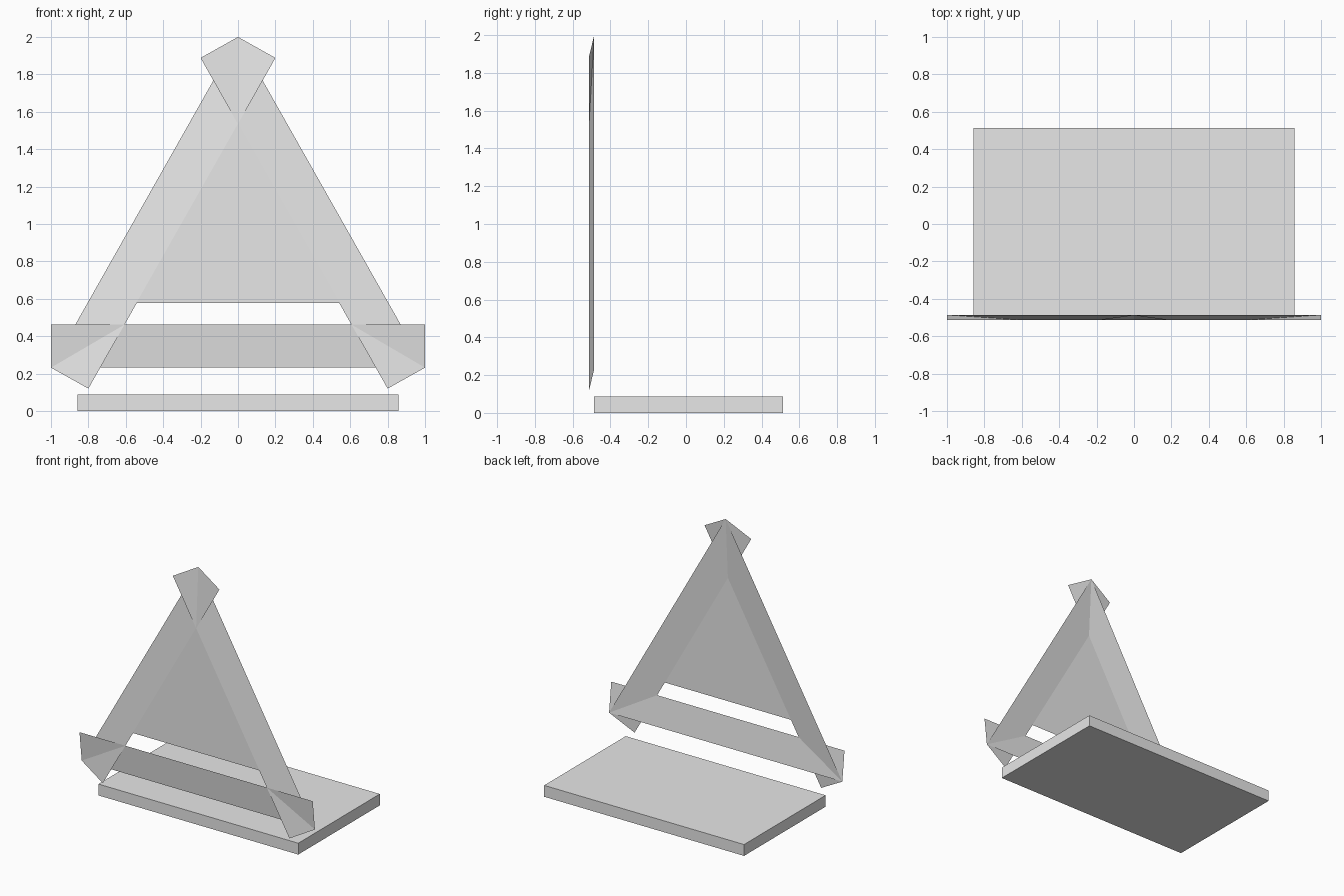
import bpy

if "Cube" in bpy.data.objects:
    bpy.data.objects.remove(bpy.data.objects["Cube"])

# One plain grey for everything
grey = bpy.data.materials.new("light_grey")
grey.diffuse_color = (0.8, 0.8, 0.8, 1)
grey.use_nodes = True
grey.node_tree.nodes["Principled BSDF"].inputs["Base Color"].default_value = grey.diffuse_color

BACK, FRONT = -0.486, -0.513   # depth of the outer and inner strip edges


def add_mesh(name, verts, faces):
    mesh = bpy.data.meshes.new(name)
    mesh.from_pydata(verts, [], faces)
    mesh.materials.append(grey)
    obj = bpy.data.objects.new(name, mesh)
    bpy.context.collection.objects.link(obj)
    return obj


def strip(name, outer, inner):
    """Thin sheet leaning forward from its outer edge to its inner edge."""
    (a, b), (c, d) = outer, inner
    verts = [(a[0], BACK, a[1]), (b[0], BACK, b[1]),
             (d[0], FRONT, d[1]), (c[0], FRONT, c[1])]
    # wind the face so that it looks to the front
    area = (b[0] - a[0]) * (c[1] - a[1]) - (b[1] - a[1]) * (c[0] - a[0])
    add_mesh(name, verts, [(0, 1, 2, 3) if area > 0 else (3, 2, 1, 0)])


# Three crossing strips of the triangular frame
strip("bottom_strip", ((-1, 0.232), (1, 0.232)), ((-1, 0.462), (1, 0.462)))
for side, s in (("right", 1), ("left", -1)):
    strip(side + "_strip", ((0, 2.0), (s, 0.232)),
          ((-0.2 * s, 1.888), (0.8 * s, 0.12)))

# Flat triangular panel filling the frame opening
add_mesh("centre_panel",
         [(-0.543, FRONT, 0.578), (0.543, FRONT, 0.578), (0, FRONT, 1.536)],
         [(0, 1, 2)])

# Base slab
bpy.ops.mesh.primitive_cube_add(size=1, location=(0, 0.0135, 0.044))
base = bpy.context.object
base.name = "base_slab"
base.scale = (1.714, 0.999, 0.088)
bpy.ops.object.transform_apply(location=False, rotation=False, scale=True)
base.data.materials.append(grey)
